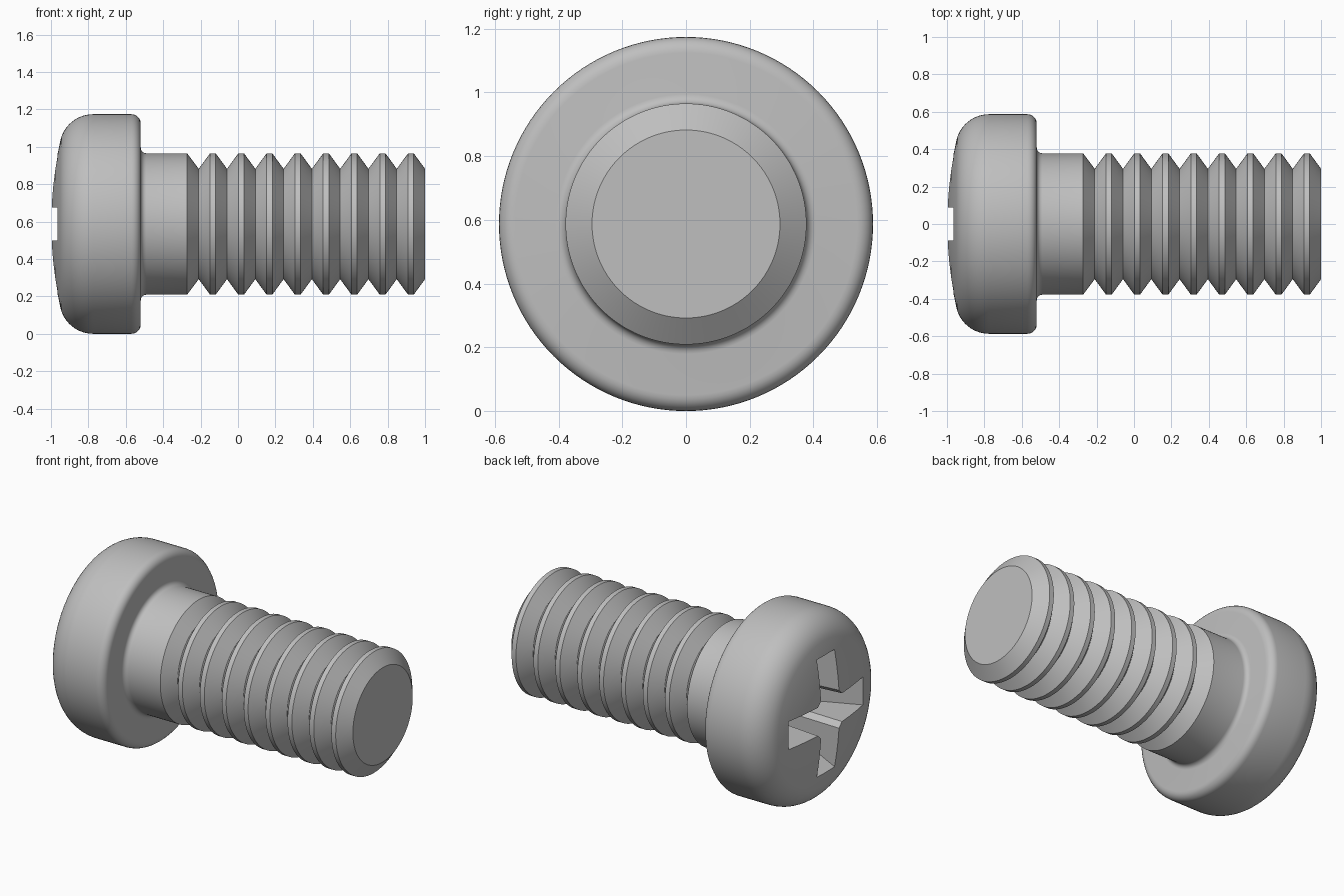
import bpy, bmesh
from math import sin, cos, pi, radians, atan2

cube = bpy.data.objects.get("Cube")
if cube:
    bpy.data.objects.remove(cube)

RADIUS = 0.587      # head radius, also the height of the screw axis
SHANK = 0.378
ROOT = 0.295
SIDES = 128

steel = bpy.data.materials.new("grey_steel")
steel.use_nodes = True
steel.diffuse_color = (0.52, 0.52, 0.52, 1)
steel.node_tree.nodes["Principled BSDF"].inputs["Base Color"].default_value = (0.52, 0.52, 0.52, 1)


def arc(cx, cr, radius, start, end, steps):
    """Points (x, r) on an arc; angles in radians from the +x direction."""
    angles = [start + (end - start) * i / steps for i in range(steps + 1)]
    return [(cx + radius * cos(a), cr + radius * sin(a)) for a in angles]


def finish(bm, name):
    bmesh.ops.recalc_face_normals(bm, faces=bm.faces)
    mesh = bpy.data.meshes.new(name)
    bm.to_mesh(mesh)
    bm.free()
    mesh.materials.append(steel)
    obj = bpy.data.objects.new(name, mesh)
    obj.location.z = RADIUS
    bpy.context.collection.objects.link(obj)
    return obj


def lathe(name, profile):
    """Revolve an (x, r) profile about the x axis, pole to pole."""
    bm = bmesh.new()
    verts = [bm.verts.new((x, 0, r)) for x, r in profile]
    edges = [bm.edges.new(pair) for pair in zip(verts, verts[1:])]
    bmesh.ops.spin(bm, geom=verts + edges, cent=(0, 0, 0), axis=(1, 0, 0),
                   angle=2 * pi, steps=SIDES)
    bmesh.ops.remove_doubles(bm, verts=bm.verts, dist=0.0001)
    return finish(bm, name)


# Domed head with rounded rims, fillet and plain shank
dome, rim = 2.0, 0.179
tangent = pi - atan2(RADIUS - rim, dome - 0.225)
profile = arc(dome - 1, 0, dome, pi, tangent, 6)
profile[0] = (-1, 0)
profile += arc(-0.775, RADIUS - rim, rim, tangent, pi / 2, 10)[1:]
profile += arc(-0.57, RADIUS - 0.05, 0.05, pi / 2, 0, 6)
profile += arc(-0.49, SHANK + 0.03, 0.03, pi, 1.5 * pi, 5)

# Ring threads: flat crests between sharp roots
pitch, first_root, crest = 0.15125, -0.21, 0.015
profile += [(-0.272, SHANK), (first_root, ROOT)]
for i in range(8):
    middle = first_root + (i + 0.5) * pitch
    profile += [(middle - crest, SHANK), (middle + crest, SHANK),
                (first_root + (i + 1) * pitch, ROOT)]
profile.append((1, 0))
screw = lathe("screw_body", profile)


# Cross recess: tapering arms with bevelled inner corners
def cross_section(bm, x, length, width, bevel):
    quarter = [(length, -width), (length, width), (width + bevel, width), (width, width + bevel)]
    ring = []
    for k in range(4):
        c, s = round(cos(k * pi / 2)), round(sin(k * pi / 2))
        ring += [bm.verts.new((x, y * c - z * s, y * s + z * c)) for y, z in quarter]
    return ring


bm = bmesh.new()
outer = cross_section(bm, -1.04, 0.405, 0.09, 0.03)
inner = cross_section(bm, -0.62, 0.19, 0.075, 0.03)
count = len(outer)
for i in range(count):
    j = (i + 1) % count
    bm.faces.new((outer[i], outer[j], inner[j], inner[i]))
bm.faces.new(outer)
bm.faces.new(inner)
cutter = finish(bm, "cross_recess_cutter")
cutter.hide_render = True

cut = screw.modifiers.new("cross_recess", "BOOLEAN")
cut.operation = "DIFFERENCE"
cut.solver = "EXACT"
cut.object = cutter
bpy.ops.object.select_all(action="DESELECT")
screw.select_set(True)
bpy.context.view_layer.objects.active = screw
bpy.ops.object.modifier_apply(modifier=cut.name)
bpy.data.objects.remove(cutter)
bpy.ops.object.shade_smooth_by_angle(angle=radians(30))
